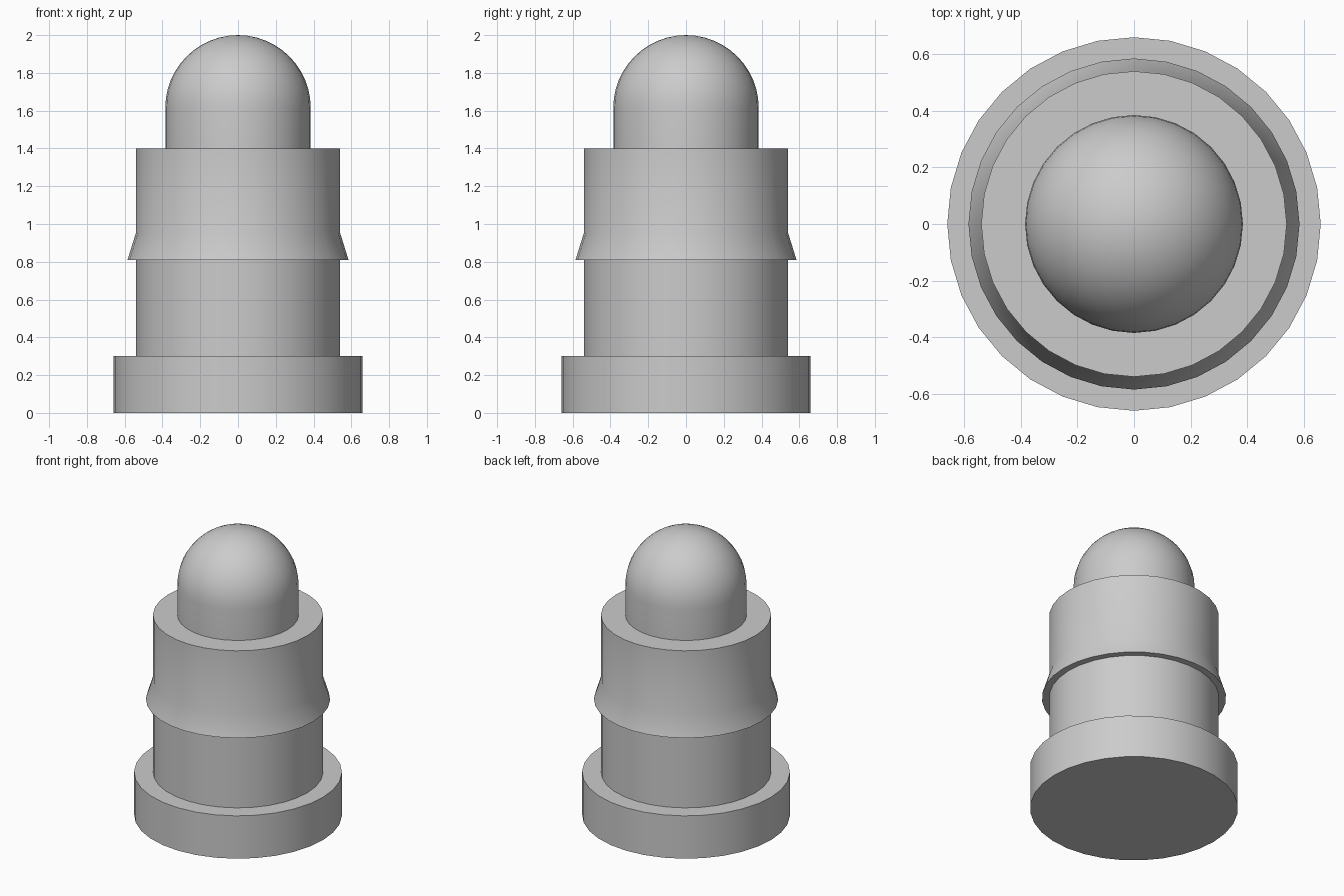
import bpy
import bmesh
import math

cube = bpy.data.objects.get("Cube")
if cube:
    bpy.data.objects.remove(cube, do_unlink=True)

SIDES = 32

# One plain grey material
GREY = (0.6, 0.6, 0.6, 1.0)
grey = bpy.data.materials.new("plain grey")
grey.use_nodes = True
grey.diffuse_color = GREY
grey.node_tree.nodes["Principled BSDF"].inputs["Base Color"].default_value = GREY


def lathe(name, profile):
    """Revolve (radius, height) points about z; points at radius 0 merge."""
    bm = bmesh.new()
    verts = [bm.verts.new((r, 0, z)) for r, z in profile]
    edges = [bm.edges.new(pair) for pair in zip(verts, verts[1:])]
    bmesh.ops.spin(bm, geom=verts + edges, cent=(0, 0, 0), axis=(0, 0, 1),
                   angle=math.tau, steps=SIDES)
    bmesh.ops.remove_doubles(bm, verts=bm.verts[:], dist=1e-4)
    bmesh.ops.recalc_face_normals(bm, faces=bm.faces[:])
    mesh = bpy.data.meshes.new(name)
    bm.to_mesh(mesh)
    bm.free()
    mesh.materials.append(grey)
    obj = bpy.data.objects.new(name, mesh)
    bpy.context.collection.objects.link(obj)
    bpy.ops.object.select_all(action='DESELECT')
    obj.select_set(True)
    bpy.context.view_layer.objects.active = obj
    bpy.ops.object.shade_smooth_by_angle(angle=math.radians(30))
    return obj


# Wide foot disc
lathe("base", [(0, 0), (0.66, 0), (0.66, 0.3), (0, 0.3)])

# Barrel with a flared retaining lip, open underneath where it meets the base
lathe("barrel", [(0.54, 0.3), (0.54, 0.81), (0.585, 0.81),
                 (0.54, 0.955), (0.54, 1.4), (0, 1.4)])

# Round-nosed plunger: short cylinder running into a hemisphere
R = 0.385
STEPS = 12
dome = [(R * math.cos(a), 2 - R + R * math.sin(a))
        for a in (i * math.pi / 2 / STEPS for i in range(STEPS))]
lathe("plunger", [(R, 1.4)] + dome + [(0, 2)])
